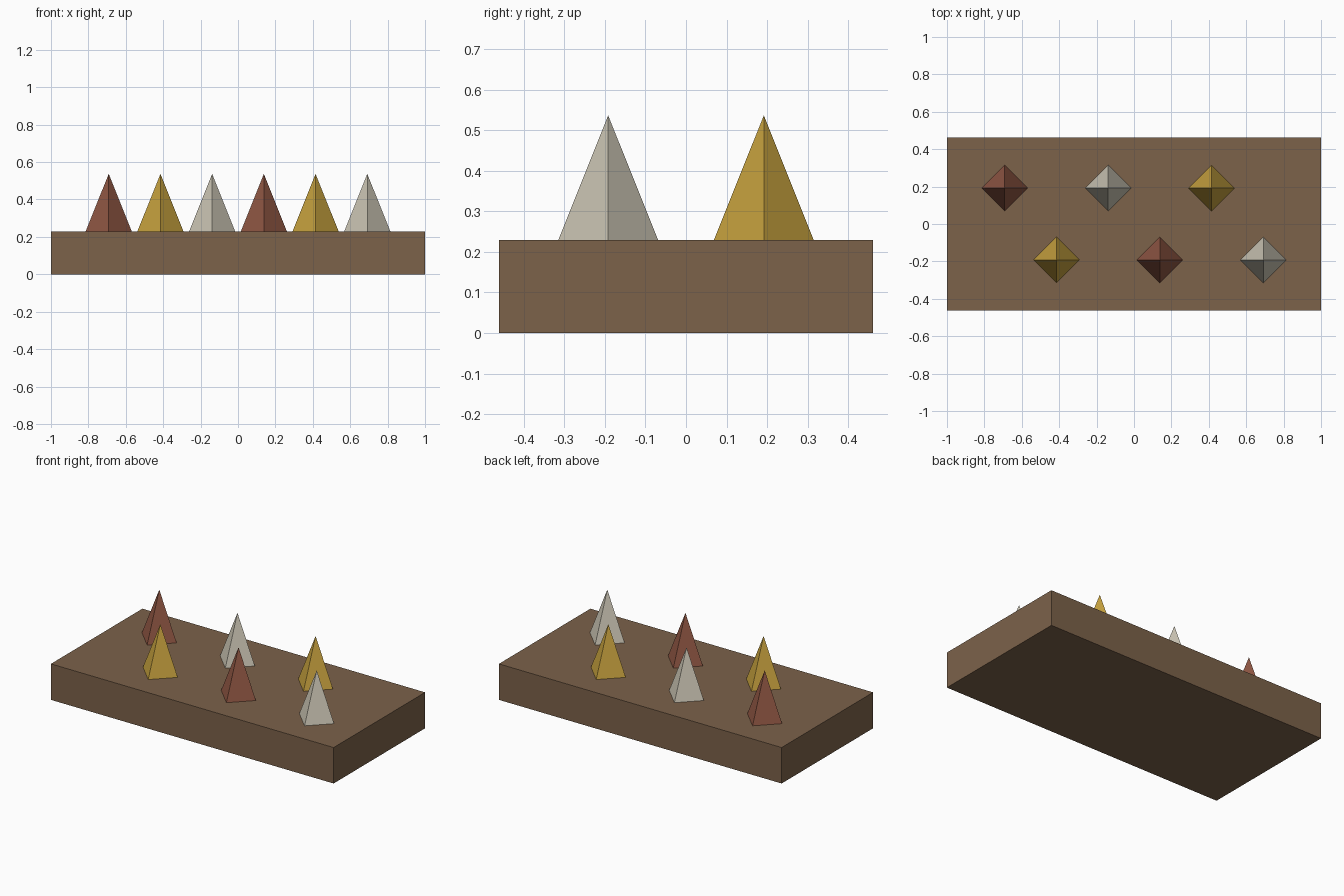
import bpy

if "Cube" in bpy.data.objects:
    bpy.data.objects.remove(bpy.data.objects["Cube"])


def material(name, rgb):
    # sRGB 0-255 to linear
    lin = [((c / 255 + 0.055) / 1.055) ** 2.4 for c in rgb]
    m = bpy.data.materials.new(name)
    m.diffuse_color = (*lin, 1.0)
    m.use_nodes = True
    m.node_tree.nodes["Principled BSDF"].inputs["Base Color"].default_value = m.diffuse_color
    return m


brown = material("brown wood", (124, 98, 74))
red = material("brick red", (143, 86, 67))
gold = material("gold", (198, 161, 62))
ivory = material("ivory", (202, 196, 179))

BOARD_TOP = 0.23
SPIKE_HEIGHT = 0.307
SPIKE_RADIUS = 0.123

# Board
bpy.ops.mesh.primitive_cube_add(size=1, location=(0, 0, BOARD_TOP / 2))
board = bpy.context.object
board.name = "board"
board.dimensions = (2.0, 0.924, BOARD_TOP)
bpy.ops.object.transform_apply(location=False, rotation=False, scale=True)
board.data.materials.append(brown)

# Four-sided spikes, staggered between the back and front rows
colours = [red, gold, ivory, red, gold, ivory]
for i, mat in enumerate(colours):
    x = (i - 2.5) * 0.2765
    y = 0.192 if i % 2 == 0 else -0.192
    bpy.ops.mesh.primitive_cone_add(
        vertices=4, radius1=SPIKE_RADIUS, radius2=0, depth=SPIKE_HEIGHT,
        location=(x, y, BOARD_TOP + SPIKE_HEIGHT / 2))
    spike = bpy.context.object
    spike.name = f"spike_{i + 1}"
    spike.data.materials.append(mat)
